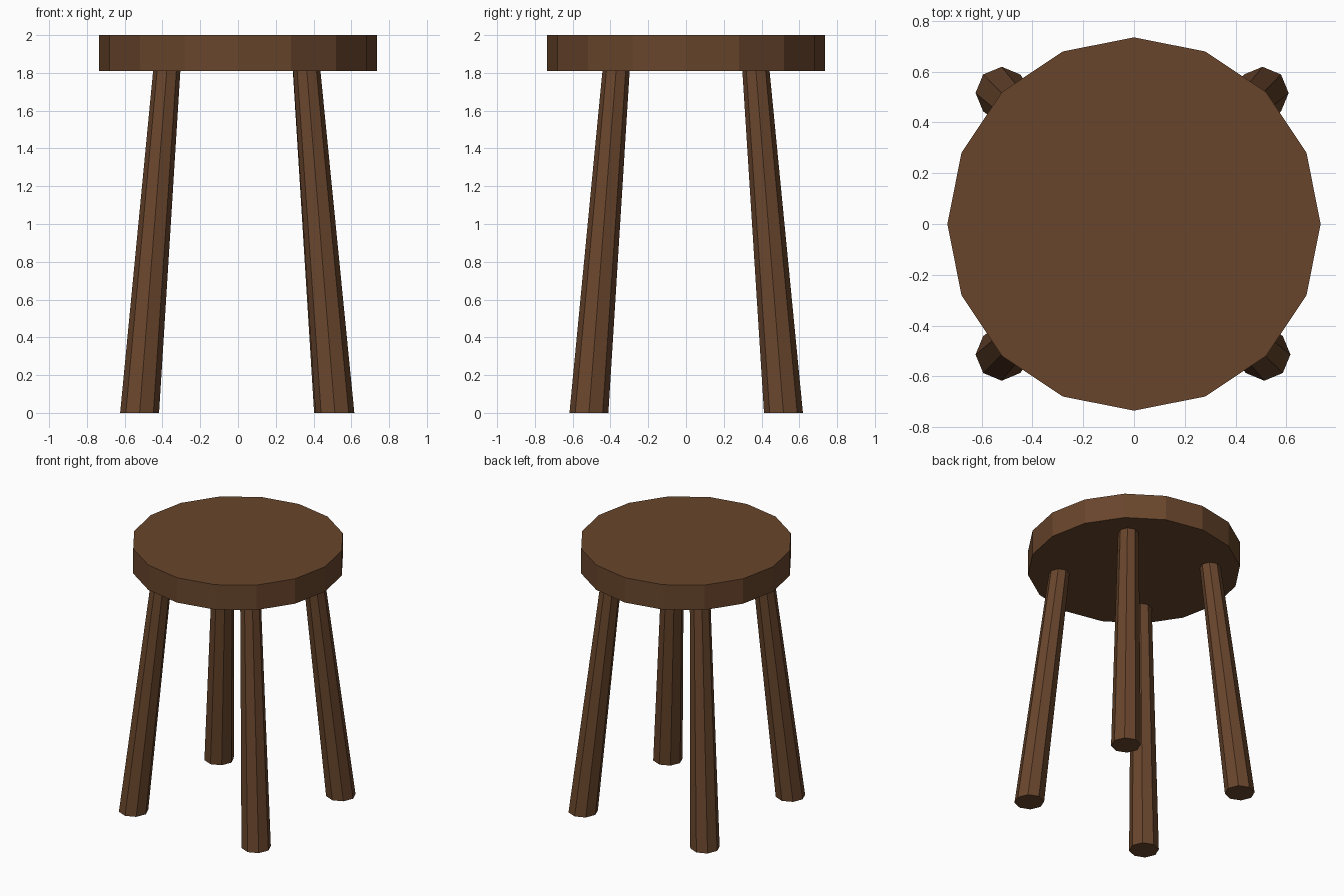
import bpy, bmesh, math
from mathutils import Vector

if "Cube" in bpy.data.objects:
    bpy.data.objects.remove(bpy.data.objects["Cube"])

wood = bpy.data.materials.new("brown_wood")
wood.diffuse_color = (0.14, 0.06, 0.025, 1)
wood.use_nodes = True
wood.node_tree.nodes["Principled BSDF"].inputs["Base Color"].default_value = wood.diffuse_color


def tapered_prism(name, sides, bottom, r_bottom, top, r_top):
    """Flat-ended prism between two horizontal polygons."""
    bm = bmesh.new()
    rings = []
    for centre, r in ((bottom, r_bottom), (top, r_top)):
        angles = [2 * math.pi * i / sides for i in range(sides)]
        rings.append([bm.verts.new(Vector(centre) + Vector((r * math.cos(a), r * math.sin(a), 0)))
                      for a in angles])
    low, high = rings
    bm.faces.new(low[::-1])
    bm.faces.new(high)
    for i in range(sides):
        j = (i + 1) % sides
        bm.faces.new((low[i], low[j], high[j], high[i]))
    mesh = bpy.data.meshes.new(name)
    bm.to_mesh(mesh)
    bm.free()
    mesh.materials.append(wood)
    obj = bpy.data.objects.new(name, mesh)
    bpy.context.collection.objects.link(obj)
    return obj


# Round seat
tapered_prism("seat", 16, (0, 0, 1.81), 0.735, (0, 0, 2.0), 0.735)

# Splayed legs, thicker at the floor: foot (x, y), then top (x, y)
legs = {
    "front_left_leg": ((-0.521, -0.514), (-0.377, -0.37)),
    "front_right_leg": ((0.513, -0.514), (0.364, -0.37)),
    "back_left_leg": ((-0.521, 0.516), (-0.377, 0.37)),
    "back_right_leg": ((0.506, 0.516), (0.362, 0.37)),
}
for name, (foot, head) in legs.items():
    tapered_prism(name, 8, (*foot, 0), 0.103, (*head, 1.815), 0.072)
